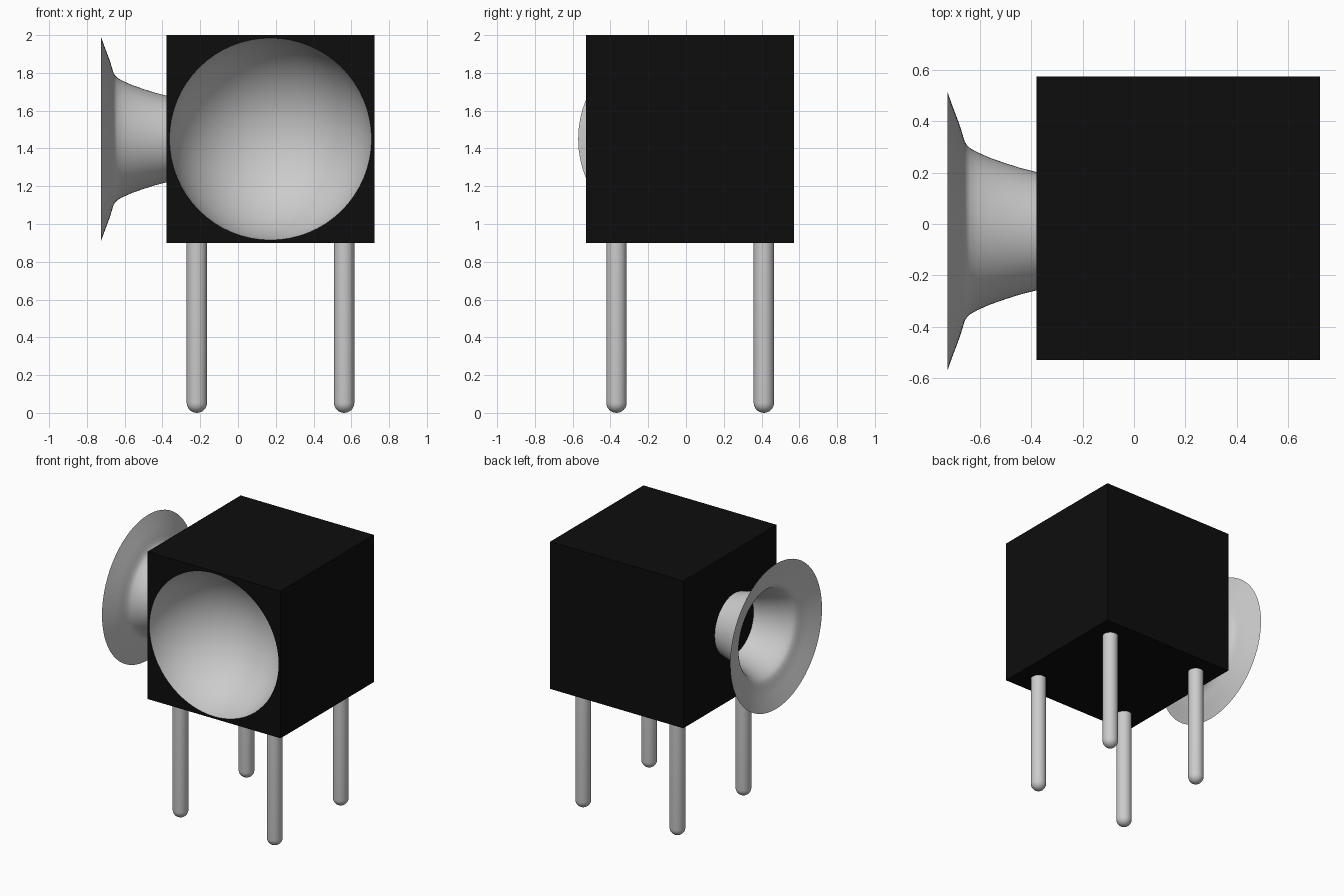
import bpy, bmesh, math
from mathutils import Matrix, Vector

if "Cube" in bpy.data.objects:
    bpy.data.objects.remove(bpy.data.objects["Cube"])

SEG = 64
CX, CY, CZ, HALF = 0.172, 0.022, 1.45, 0.551   # box centre and half size
BOWL_R, BOWL_DEPTH = 0.535, 0.45


def finish(name, bm, matrix=None):
    mesh = bpy.data.meshes.new(name)
    bm.to_mesh(mesh)
    bm.free()
    if matrix:
        mesh.transform(matrix)
    obj = bpy.data.objects.new(name, mesh)
    bpy.context.collection.objects.link(obj)
    return obj


def lathe(name, profile, matrix, seg=SEG):
    """Turn (radius, height) points round local z, smooth shaded."""
    bm = bmesh.new()
    rings = []
    for r, h in profile:
        rings.append([bm.verts.new((r * math.cos(2 * math.pi * j / seg),
                                    r * math.sin(2 * math.pi * j / seg), h))
                      for j in range(seg)])
    for a, b in zip(rings, rings[1:]):
        for j in range(seg):
            k = (j + 1) % seg
            bm.faces.new((a[j], a[k], b[k], b[j]))
    bmesh.ops.remove_doubles(bm, verts=bm.verts, dist=1e-5)
    for f in bm.faces:
        f.smooth = True
    return finish(name, bm, matrix)


# black box with a round opening in its front face
black = bpy.data.materials.new("black")
black.diffuse_color = (0.004, 0.004, 0.004, 1)
black.use_nodes = True
black.node_tree.nodes["Principled BSDF"].inputs["Base Color"].default_value = black.diffuse_color
bm = bmesh.new()
bmesh.ops.create_cube(bm, size=2 * HALF)
front = min(bm.faces, key=lambda f: f.calc_center_median().y)
border = list(front.edges)
bmesh.ops.delete(bm, geom=[front], context='FACES_ONLY')
hole = [bm.verts.new((BOWL_R * math.cos(2 * math.pi * j / SEG), -HALF,
                      BOWL_R * math.sin(2 * math.pi * j / SEG)))
        for j in range(SEG)]
ring = [bm.edges.new((hole[j], hole[(j + 1) % SEG])) for j in range(SEG)]
bmesh.ops.triangle_fill(bm, edges=border + ring, use_beauty=True,
                        normal=Vector((0, -1, 0)))
for f in list(bm.faces):          # keep the opening clear
    if all(v in hole for v in f.verts):
        bm.faces.remove(f)
bmesh.ops.recalc_face_normals(bm, faces=bm.faces)
box = finish("box", bm, Matrix.Translation((CX, CY, CZ)))
box.data.materials.append(black)

# hollow dish set into the opening
sphere_r = (BOWL_R ** 2 + BOWL_DEPTH ** 2) / (2 * BOWL_DEPTH)
rim_angle = math.asin(BOWL_R / sphere_r)
dish = []
for i in range(25):
    a = rim_angle * (1 - i / 24)
    dish.append((sphere_r * math.sin(a), sphere_r * (1 - math.cos(a)) - BOWL_DEPTH))
lathe("front_dish", dish, Matrix.Translation((CX, CY - HALF, CZ))
      @ Matrix.Rotation(math.pi / 2, 4, 'X'))

# flared horn on the left side
horn = [(0.23, 0.0), (0.245, 0.06), (0.264, 0.12), (0.285, 0.18), (0.307, 0.23),
        (0.324, 0.26), (0.335, 0.271), (0.35, 0.28), (0.38, 0.289),
        (0.41, 0.298), (0.44, 0.309), (0.49, 0.328), (0.543, 0.347)]
lathe("horn", horn, Matrix.Translation((CX - HALF, -0.028, CZ))
      @ Matrix.Rotation(-math.pi / 2, 4, 'Y'))

# four round-ended legs
R = 0.054
leg = [(R * math.sin(a), R * (1 - math.cos(a)))
       for a in (math.pi / 2 * i / 6 for i in range(7))]
leg.append((R, CZ - HALF + 0.005))
for fx, side in ((-1, "left"), (1, "right")):
    for fy, end in ((-1, "front"), (1, "back")):
        lathe(f"{end}_{side}_leg", leg,
              Matrix.Translation((CX + 0.39 * fx, CY + 0.39 * fy, 0)), 32)
